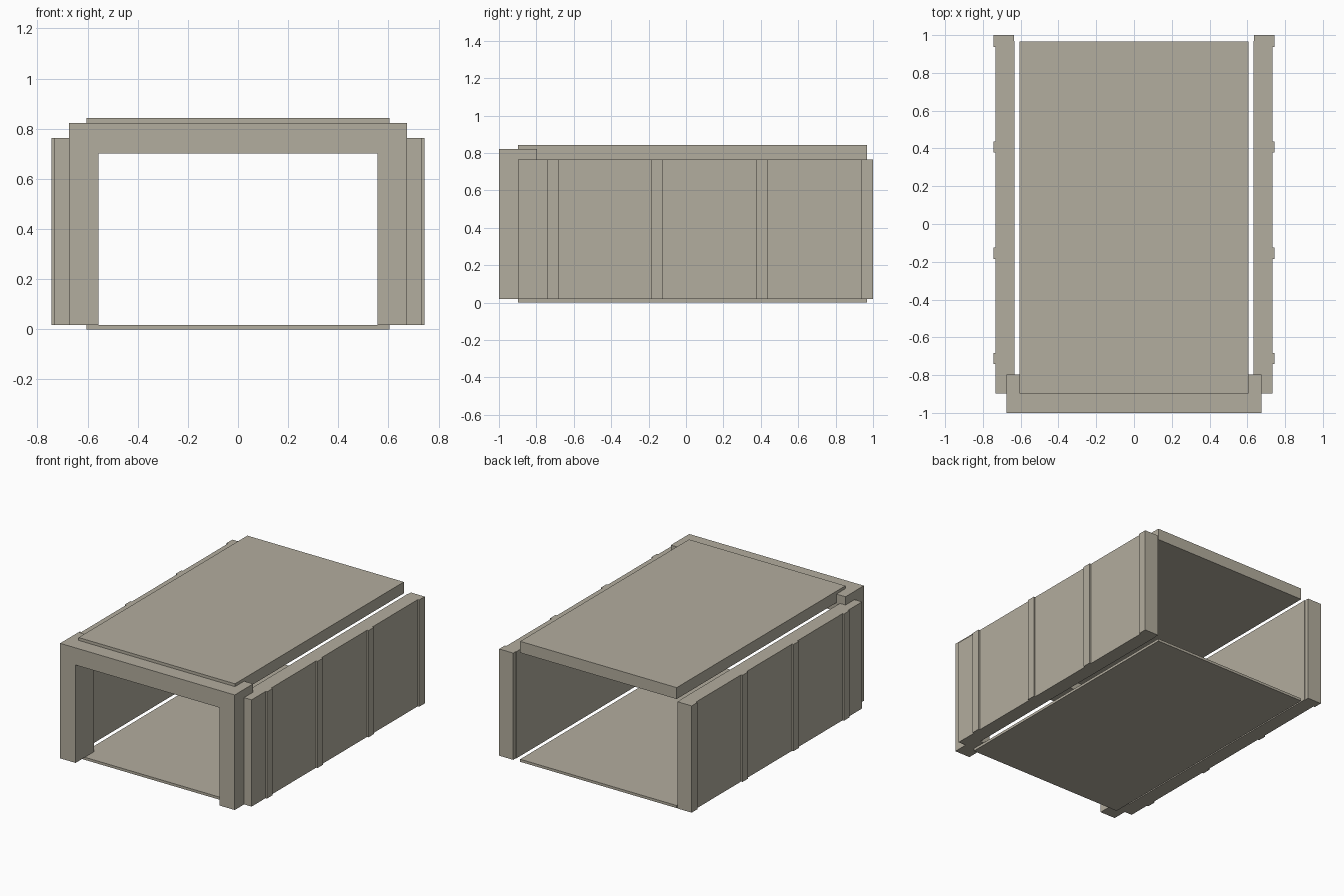
import bpy
import bmesh

if "Cube" in bpy.data.objects:
    bpy.data.objects.remove(bpy.data.objects["Cube"])

stone = bpy.data.materials.new("warm grey")
stone.diffuse_color = (0.45, 0.418, 0.342, 1)
stone.use_nodes = True
stone.node_tree.nodes["Principled BSDF"].inputs["Base Color"].default_value = stone.diffuse_color


def prism(name, outline, place, shift):
    """Extrude a flat outline; place maps each 2D point into space."""
    bm = bmesh.new()
    face = bm.faces.new([bm.verts.new(place(a, b)) for a, b in outline])
    ext = bmesh.ops.extrude_face_region(bm, geom=[face])
    verts = [v for v in ext["geom"] if isinstance(v, bmesh.types.BMVert)]
    bmesh.ops.translate(bm, verts=verts, vec=shift)
    bmesh.ops.recalc_face_normals(bm, faces=bm.faces)
    mesh = bpy.data.meshes.new(name)
    bm.to_mesh(mesh)
    bm.free()
    mesh.materials.append(stone)
    obj = bpy.data.objects.new(name, mesh)
    bpy.context.collection.objects.link(obj)
    return obj


def slab(name, z0, z1):
    x, y0, y1 = 0.605, -0.897, 0.967
    prism(name, [(-x, y0), (x, y0), (x, y1), (-x, y1)],
          lambda a, b: (a, b, z0), (0, 0, z1 - z0))


# Floor and roof panels
slab("floor_panel", 0.0, 0.018)
slab("roof_panel", 0.762, 0.842)

# Front portal: upside-down U, open at the bottom
OUT, INN, BASE, LINTEL, TOP = 0.675, 0.556, 0.018, 0.702, 0.822
portal = [(-OUT, BASE), (-INN, BASE), (-INN, LINTEL), (INN, LINTEL),
          (INN, BASE), (OUT, BASE), (OUT, TOP), (-OUT, TOP)]
prism("front_portal", portal, lambda a, b: (a, -1.0, b), (0, 0.203, 0))

# Side walls: plan outline with three ribs and a rear end post
WALL_IN, WALL_OUT, RIB_OUT = 0.632, 0.733, 0.744
plan = [(WALL_IN, -0.897), (WALL_OUT, -0.897)]
for rib in (-0.712, -0.155, 0.408):
    plan += [(WALL_OUT, rib - 0.03), (RIB_OUT, rib - 0.03),
             (RIB_OUT, rib + 0.03), (WALL_OUT, rib + 0.03)]
plan += [(WALL_OUT, 0.938), (RIB_OUT, 0.938), (RIB_OUT, 1.0),
         (WALL_IN + 0.004, 1.0), (WALL_IN + 0.004, 0.97), (WALL_IN, 0.97)]
for side, name in ((1, "right_wall"), (-1, "left_wall")):
    prism(name, plan, lambda a, b: (side * a, b, BASE), (0, 0, 0.746))
